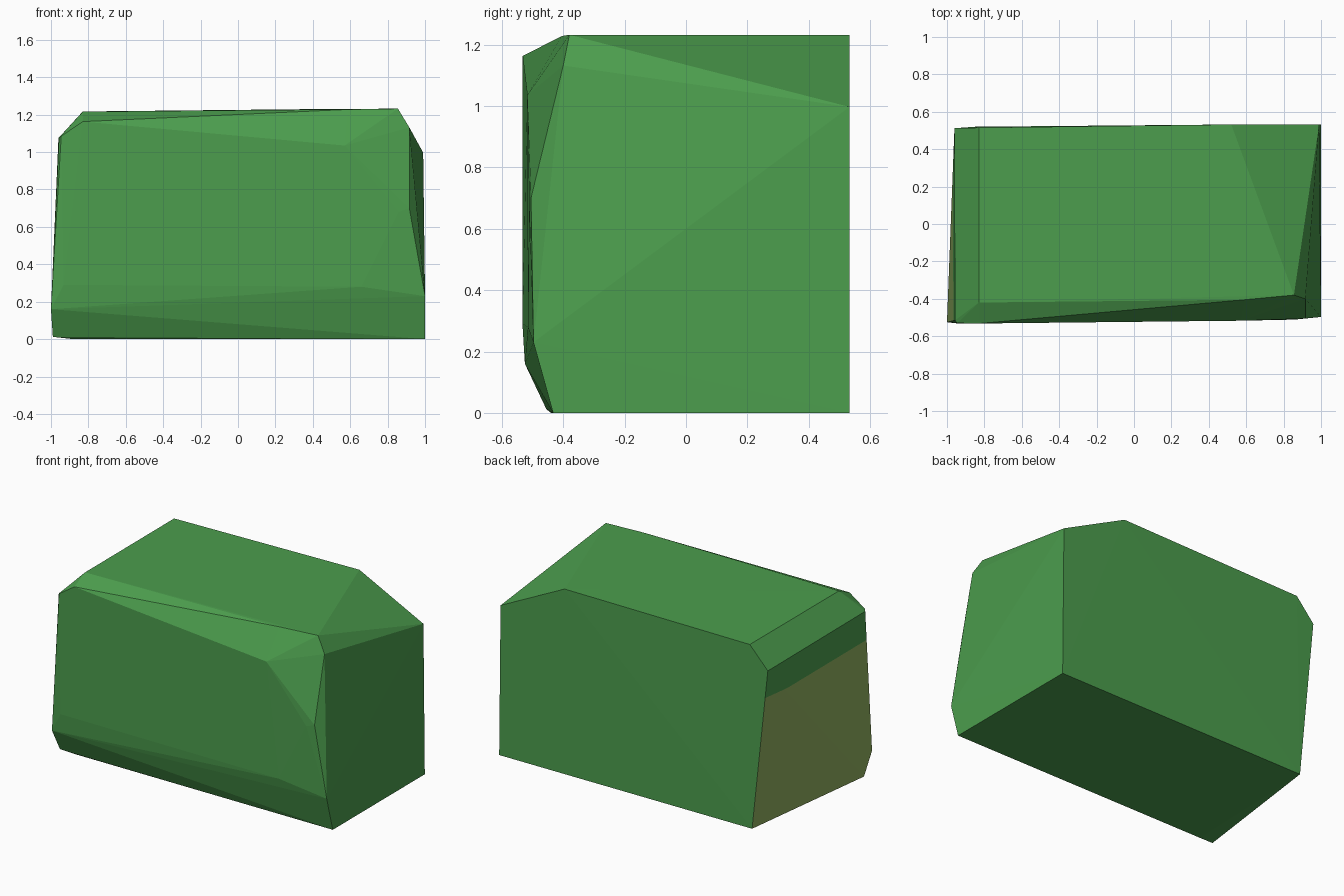
import bpy, bmesh

if "Cube" in bpy.data.objects:
    bpy.data.objects.remove(bpy.data.objects["Cube"])


def material(name, rgb):
    m = bpy.data.materials.new(name)
    m.diffuse_color = (*rgb, 1)
    m.use_nodes = True
    m.node_tree.nodes["Principled BSDF"].inputs["Base Color"].default_value = m.diffuse_color
    return m


# Corner points of the chipped block, grouped by side
top = [(-.83, -.42, 1.216), (.59, -.405, 1.228), (.855, -.38, 1.232),
       (.52, .532, 1.231), (-.83, .515, 1.217)]
front = [(-.83, -.532, 1.163), (.57, -.517, 1.035), (.86, -.511, .68),
         (-.932, -.533, .29), (.66, -.515, .28)]
right = [(.99, .533, .997), (.916, -.40, 1.132), (.916, -.505, .70),
         (1.0, -.497, .23)]
left = [(-.96, .512, 1.075), (-.957, -.515, 1.078), (-.945, -.53, 1.085),
        (-1.0, -.525, .16), (-.99, -.455, .012)]
base = [(-.85, .52, 0), (1.0, .533, 0), (1.0, -.433, 0), (-.88, -.44, 0)]

# Faceted block
bm = bmesh.new()
for p in top + front + right + left + base:
    bm.verts.new(p)
bmesh.ops.convex_hull(bm, input=bm.verts[:])
loose = [v for v in bm.verts if not v.link_faces]
bmesh.ops.delete(bm, geom=loose, context='VERTS')
bmesh.ops.recalc_face_normals(bm, faces=bm.faces[:])
bm.normal_update()


def is_left(f):
    return f.normal.x < -.9 and f.calc_center_median().y > -.48


# Exposed earth on the left end, below a green strip
side = [f for f in bm.faces if is_left(f)]
geom = side + list({e for f in side for e in f.edges}) + list({v for f in side for v in f.verts})
bmesh.ops.bisect_plane(bm, geom=geom, plane_co=(0, 0, .89), plane_no=(0, 0, 1))
bm.normal_update()
for f in bm.faces:
    if is_left(f) and f.calc_center_median().z < .89:
        f.material_index = 1

mesh = bpy.data.meshes.new("faceted_block")
bm.to_mesh(mesh)
bm.free()
mesh.materials.append(material("leaf green", (.072, .34, .075)))
mesh.materials.append(material("olive brown", (.28, .43, .115)))
bpy.context.collection.objects.link(bpy.data.objects.new("faceted_block", mesh))
